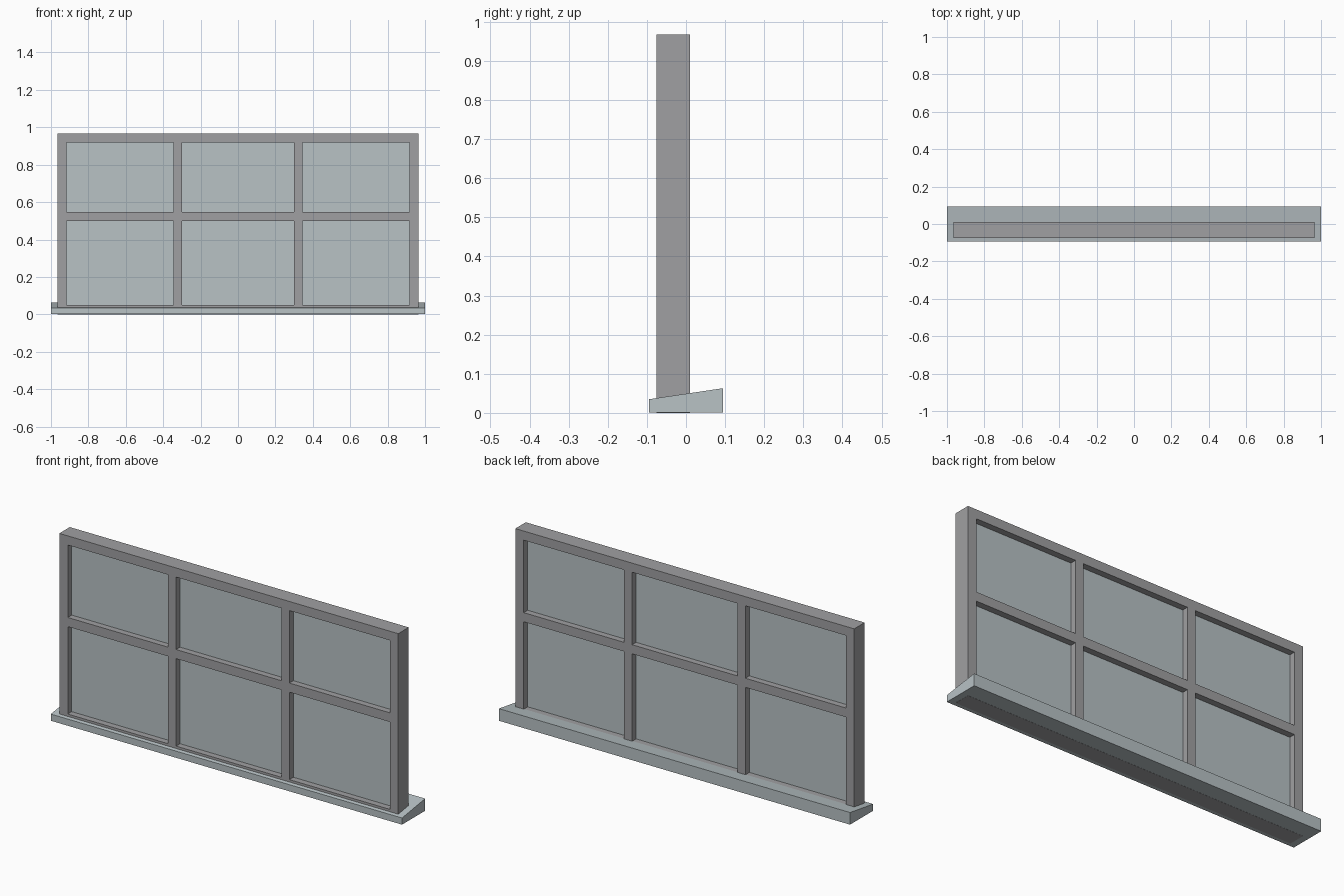
import bpy
import bmesh
import math
from mathutils import Vector

cube = bpy.data.objects.get("Cube")
if cube:
    bpy.data.objects.remove(cube, do_unlink=True)


def make_material(name, color):
    mat = bpy.data.materials.new(name)
    mat.use_nodes = True
    mat.diffuse_color = color
    mat.node_tree.nodes["Principled BSDF"].inputs["Base Color"].default_value = color
    return mat


def make_object(name, bm, mat):
    bmesh.ops.recalc_face_normals(bm, faces=bm.faces)
    mesh = bpy.data.meshes.new(name)
    bm.to_mesh(mesh)
    bm.free()
    mesh.materials.append(mat)
    obj = bpy.data.objects.new(name, mesh)
    bpy.context.collection.objects.link(obj)
    return obj


def extrude(bm, faces, offset):
    """Turn flat faces into a solid along the offset."""
    result = bmesh.ops.extrude_face_region(bm, geom=faces, use_keep_orig=True)
    verts = [g for g in result["geom"] if isinstance(g, bmesh.types.BMVert)]
    bmesh.ops.translate(bm, verts=verts, vec=offset)


frame_grey = make_material("frame grey", (0.35, 0.35, 0.36, 1))
pale_blue_grey = make_material("pale blue grey", (0.48, 0.54, 0.56, 1))

# Bar edges across and up the window; every odd cell is an opening
XS = [-0.965, -0.917, -0.345, -0.3, 0.3, 0.345, 0.917, 0.965]
ZS = [0, 0.05, 0.5, 0.547, 0.92, 0.967]
FRONT, BACK = -0.075, 0.01

# Frame with its glazing bars, one solid lattice
bm = bmesh.new()
grid = [[bm.verts.new((x, FRONT, z)) for z in ZS] for x in XS]
for i in range(len(XS) - 1):
    for j in range(len(ZS) - 1):
        if not (i % 2 and j % 2):
            bm.faces.new((grid[i][j], grid[i + 1][j], grid[i + 1][j + 1], grid[i][j + 1]))
extrude(bm, bm.faces[:], Vector((0, BACK - FRONT, 0)))
make_object("window_frame", bm, frame_grey)

# Glass panes, set midway through the frame
middle, half = (FRONT + BACK) / 2, 0.01
bm = bmesh.new()
for i in range(1, len(XS) - 1, 2):
    for j in range(1, len(ZS) - 1, 2):
        corners = [(XS[i], ZS[j]), (XS[i + 1], ZS[j]),
                   (XS[i + 1], ZS[j + 1]), (XS[i], ZS[j + 1])]
        pane = bm.faces.new([bm.verts.new((x, middle - half, z)) for x, z in corners])
        extrude(bm, [pane], Vector((0, 2 * half, 0)))
make_object("glass_panes", bm, pale_blue_grey)

# Sloping sill; its underside sits a hair above the frame foot
bm = bmesh.new()
profile = [(-0.094, 0.0006), (0.094, 0.0006), (0.094, 0.063), (-0.094, 0.035)]
end = bm.faces.new([bm.verts.new((-1, y, z)) for y, z in profile])
extrude(bm, [end], Vector((2, 0, 0)))
make_object("window_sill", bm, pale_blue_grey)
